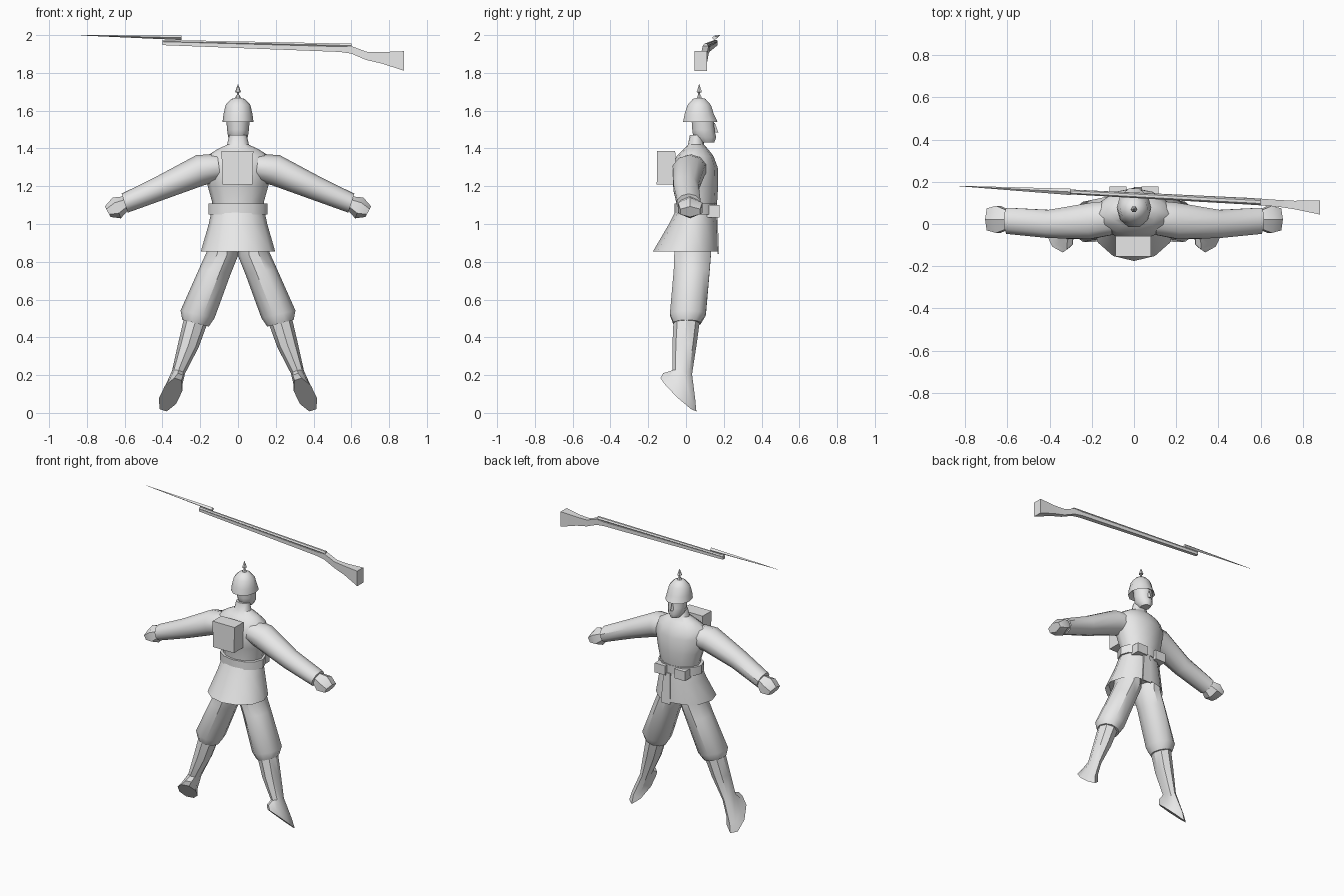
import bpy, bmesh, math
from mathutils import Vector

grey = bpy.data.materials.new("plain_grey")
grey.diffuse_color = (0.8, 0.8, 0.8, 1)


def loft(name, rings, n=10, angle=40, square=False):
    """Skin a row of elliptical rings (centre, half axis u, half axis v)."""
    bm = bmesh.new()
    phase = math.pi / 4 if square else 0
    k = math.sqrt(2) if square else 1
    rows = []
    for c, u, v in rings:
        c, u, v = Vector(c), Vector(u) * k, Vector(v) * k
        rows.append([bm.verts.new(c + u * math.cos(a) + v * math.sin(a))
                     for a in (phase + i * math.tau / n for i in range(n))])
    for a, b in zip(rows, rows[1:]):
        for i in range(n):
            j = (i + 1) % n
            bm.faces.new((a[i], a[j], b[j], b[i]))
    bm.faces.new(rows[0][::-1])
    bm.faces.new(rows[-1])
    bmesh.ops.recalc_face_normals(bm, faces=bm.faces)
    me = bpy.data.meshes.new(name)
    bm.to_mesh(me)
    bm.free()
    me.materials.append(grey)
    ob = bpy.data.objects.new(name, me)
    bpy.context.collection.objects.link(ob)
    bpy.ops.object.select_all(action='DESELECT')
    ob.select_set(True)
    bpy.context.view_layer.objects.active = ob
    bpy.ops.object.shade_smooth_by_angle(angle=math.radians(angle))
    return ob


def stack(name, rows, n=12, **kw):
    """Level rings given as height, half width, back y, front y."""
    return loft(name, [((0, (b + f) / 2, z), (r, 0, 0), (0, (f - b) / 2, 0))
                       for z, r, b, f in rows], n, **kw)


def along_x(name, rows, n=4, **kw):
    """Upright rings along x given as x, y, z, half depth, half height."""
    return loft(name, [((x, y, z), (0, hy, 0), (0, 0, hz))
                       for x, y, z, hy, hz in rows], n, **kw)


def box(name, x0, x1, y0, y1, z0, z1):
    cx, cy = (x0 + x1) / 2, (y0 + y1) / 2
    u, v = ((x1 - x0) / 2, 0, 0), (0, (y1 - y0) / 2, 0)
    return loft(name, [((cx, cy, z0), u, v), ((cx, cy, z1), u, v)],
                4, square=True)


# Torso with neck
stack("torso", [(1.05, .13, -.05, .15), (1.12, .138, -.045, .165),
                (1.20, .16, -.065, .17), (1.30, .18, -.073, .168),
                (1.36, .165, -.05, .145), (1.395, .11, -.015, .118),
                (1.42, .058, .01, .095), (1.47, .046, .02, .09)])

# Coat skirt, with a recessed underside and overlapping front flap
stack("coat_skirt", [(1.08, .138, -.05, .155), (1.0, .155, -.09, .165),
                     (.855, .197, -.175, .172), (.885, .175, -.15, .15)])
loft("coat_flap", [((.03, .163, 1.05), (.025, 0, 0), (0, .004, 0)),
                   ((.035, .171, .84), (.035, 0, 0), (0, .004, 0))],
     4, square=True)

# Belt and ammunition pouches
stack("belt", [(1.05, .155, -.06, .163), (1.108, .155, -.06, .165)])
for s in (1, -1):
    box("belt_pouch", s * .075 - .04, s * .075 + .04, .11, .177, 1.035, 1.10)

# Backpack
loft("backpack", [((-.003, -.105, 1.21), (.08, 0, 0), (0, .05, 0)),
                  ((-.003, -.105, 1.387), (.084, 0, 0), (0, .048, 0))],
     4, square=True)

# Head and nose
stack("head", [(1.432, .032, .07, .152), (1.46, .052, .035, .163),
               (1.50, .058, .03, .153), (1.57, .063, .025, .15)], 10)
loft("nose", [((0, .145, 1.485), (.014, 0, 0), (0, .026, 0)),
              ((0, .145, 1.535), (.006, 0, 0), (0, .008, 0))], 4)

# Spiked helmet with visor rim
stack("helmet", [(1.56, .06, .02, .14), (1.54, .082, -.02, .172),
                 (1.58, .077, -.012, .152), (1.63, .066, .005, .135),
                 (1.662, .036, .035, .105), (1.668, .012, .058, .082)], 10)
stack("helmet_spike", [(z, r, .07 - r, .07 + r) for z, r in
                       ((1.66, .016), (1.672, .014), (1.685, .006),
                        (1.695, .006), (1.698, .016), (1.74, .001))], 6)

for s, side in ((1, "right"), (-1, "left")):
    def limb(name, rows, n=10, **kw):
        # mirrored rings: centre and both axes flip in x
        flip = lambda p: (s * p[0], p[1], p[2])
        return loft(side + "_" + name,
                    [tuple(flip(p) for p in row) for row in rows], n, **kw)

    # Sleeve and fist
    limb("sleeve", [((.10, .03, 1.30), (.01, 0, .07), (0, .085, 0)),
                    ((.20, .015, 1.285), (.02, 0, .08), (0, .09, 0)),
                    ((.40, .0, 1.195), (.025, 0, .06), (0, .07, 0)),
                    ((.60, .015, 1.11), (.016, 0, .05), (0, .065, 0))])
    limb("hand", [((.585, .02, 1.115), (.012, 0, .032), (0, .045, 0)),
                  ((.642, .022, 1.085), (.022, 0, .055), (0, .074, 0)),
                  ((.69, .022, 1.065), (.015, 0, .028), (0, .06, 0))], 6)

    # Trouser leg gathered into a cuff below the knee
    limb("trouser_leg", [((.082, .035, .90), (.08, 0, 0), (0, .1, 0)),
                         ((.084, .035, .84), (.083, 0, .01), (0, .102, 0)),
                         ((.122, .03, .75), (.083, 0, .015), (0, .1, 0)),
                         ((.214, .01, .522), (.09, 0, .02), (0, .1, 0)),
                         ((.225, .005, .475), (.07, 0, .018), (0, .076, 0))])

    # Boot with pointed-down foot
    limb("boot", [((.222, .004, .495), (.062, 0, .015), (0, .07, 0)),
                  ((.262, -.008, .36), (.054, 0, .012), (0, .064, 0)),
                  ((.315, -.02, .215), (.034, 0, .008), (0, .052, -.01)),
                  ((.343, -.036, .14), (.05, 0, -.014), (.025, .085, -.07)),
                  ((.357, -.04, .096), (.062, 0, -.02), (.02, .095, -.088))],
         8)

# Rifle: stock, barrel and bayonet
along_x("rifle_stock", [(-.40, .157, 1.956, .011, .009),
                        (.54, .108, 1.925, .016, .014),
                        (.60, .104, 1.922, .016, .02),
                        (.68, .098, 1.89, .016, .022),
                        (.76, .09, 1.88, .02, .03),
                        (.88, .078, 1.863, .033, .052)], square=True)
along_x("rifle_barrel", [(-.40, .157, 1.967, .011, .009),
                         (.60, .104, 1.945, .014, .011)], 6)
along_x("bayonet", [(-.30, .152, 1.986, .015, .012),
                    (-.83, .18, 1.999, .001, .001)])
